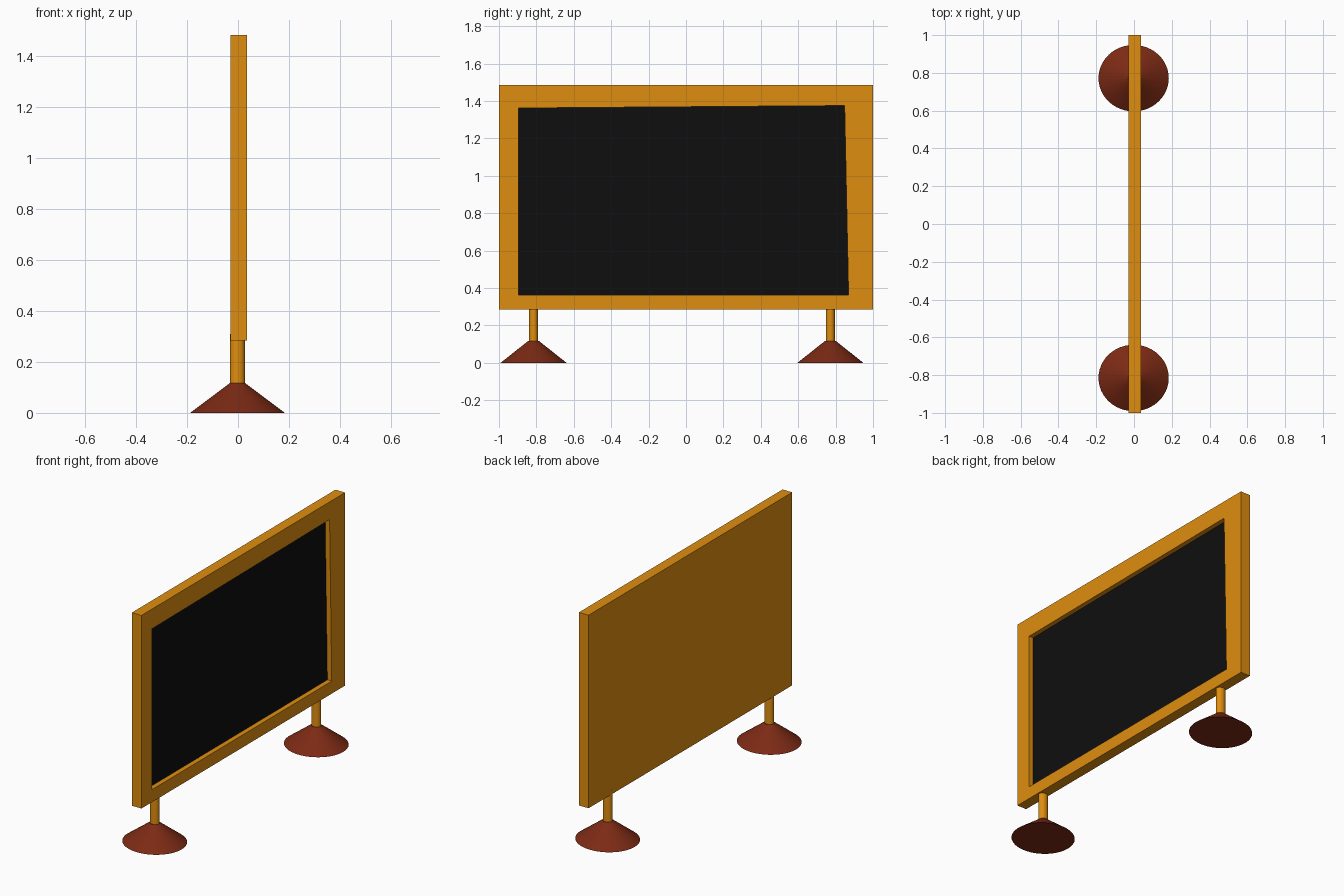
import bpy, bmesh, math

cube = bpy.data.objects.get("Cube")
if cube:
    bpy.data.objects.remove(cube, do_unlink=True)


def material(name, rgb):
    m = bpy.data.materials.new(name)
    m.use_nodes = True
    m.diffuse_color = (*rgb, 1)
    m.node_tree.nodes["Principled BSDF"].inputs["Base Color"].default_value = (*rgb, 1)
    return m


wood = material("golden wood", (0.74, 0.27, 0.005))
brown = material("dark red brown", (0.20, 0.023, 0.007))
black = material("board black", (0.0045, 0.0045, 0.0045))


def cone(name, y, x, z0, z1, r0, r1, squash, mat):
    """Upright cone or cylinder, slightly flattened along y."""
    bpy.ops.mesh.primitive_cone_add(vertices=48, radius1=r0, radius2=r1,
                                    depth=z1 - z0, location=(x, y, (z0 + z1) / 2))
    ob = bpy.context.object
    ob.name = name
    ob.scale.y = squash
    bpy.ops.object.transform_apply(location=False, rotation=False, scale=True)
    ob.data.materials.append(mat)
    bpy.ops.object.shade_smooth_by_angle(angle=math.radians(30))
    return ob


# Board: a slab with a slightly uneven recess sunk into its +x face
BACK, FRONT, FLOOR = -0.03, 0.036, 0.006
outer = [(-1, 0.285), (1, 0.285), (1, 1.485), (-1, 1.485)]
inner = [(-0.895, 0.363), (0.869, 0.363), (0.848, 1.375), (-0.895, 1.362)]
bm = bmesh.new()
rings = [[bm.verts.new((x, y, z)) for y, z in loop]
         for x, loop in ((BACK, outer), (FRONT, outer), (FRONT, inner), (FLOOR, inner))]
for a, b in zip(rings, rings[1:]):
    for i in range(4):
        j = (i + 1) % 4
        bm.faces.new((a[i], a[j], b[j], b[i]))
bm.faces.new(rings[0][::-1])
bm.faces.new(rings[-1]).material_index = 1
bmesh.ops.recalc_face_normals(bm, faces=bm.faces)
mesh = bpy.data.meshes.new("board_frame")
bm.to_mesh(mesh)
bm.free()
mesh.materials.append(wood)
mesh.materials.append(black)
bpy.context.collection.objects.link(bpy.data.objects.new("board_frame", mesh))

# Two stands: a conical foot and a short post running into the frame
for side, y in (("front", -0.815), ("back", 0.772)):
    cone(side + "_foot", y, -0.002, 0, 0.117, 0.186, 0.03, 0.945, brown)
    cone(side + "_post", y, -0.002, 0.1, 0.31, 0.029, 0.029, 0.85, wood)
